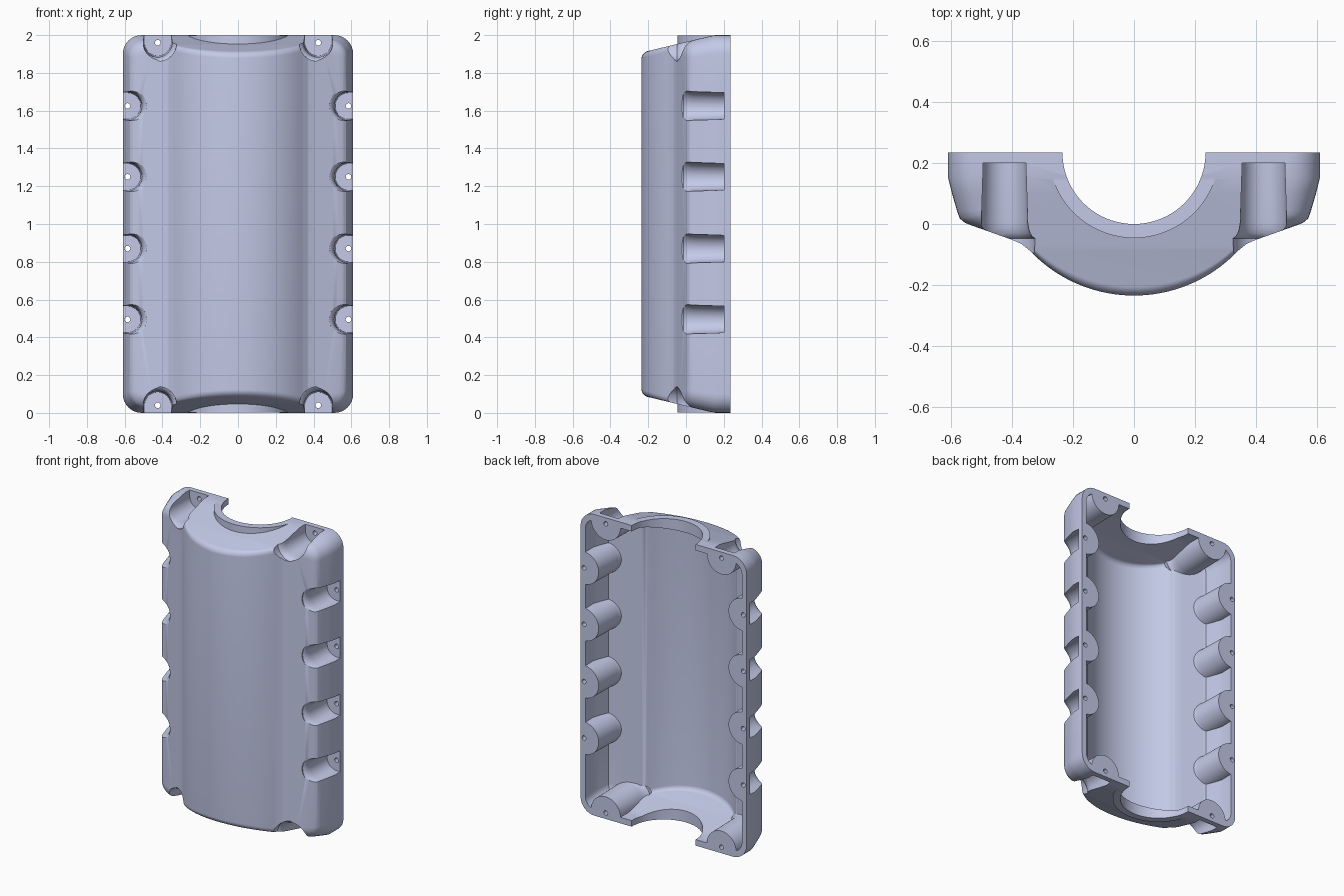
import bpy, bmesh
from math import sin, cos, pi, radians

cube = bpy.data.objects.get("Cube")
if cube:
    bpy.data.objects.remove(cube, do_unlink=True)

LENGTH, BACK, WALL = 2.0, 0.235, 0.035

steel = bpy.data.materials.new("pale_blue_grey")
steel.use_nodes = True
COLOUR = (0.56, 0.60, 0.82, 1)
steel.diffuse_color = COLOUR
steel.node_tree.nodes["Principled BSDF"].inputs["Base Color"].default_value = COLOUR


def skin(name, bodies):
    """Join rings of points into closed bodies, capping both ends with strips."""
    bm = bmesh.new()
    for rings in bodies:
        loops = [[bm.verts.new(p) for p in ring] for ring in rings]
        n = len(loops[0])
        for a, b in zip(loops, loops[1:]):
            for i in range(n):
                j = (i + 1) % n
                bm.faces.new((a[i], a[j], b[j], b[i]))
        for cap in (loops[0], loops[-1]):
            for i in range((n - 1) // 2):
                corners = [cap[i], cap[i + 1], cap[n - 2 - i], cap[n - 1 - i]]
                bm.faces.new(list(dict.fromkeys(corners)))
    bmesh.ops.recalc_face_normals(bm, faces=bm.faces)
    mesh = bpy.data.meshes.new(name)
    bm.to_mesh(mesh)
    bm.free()
    mesh.materials.append(steel)
    obj = bpy.data.objects.new(name, mesh)
    bpy.context.scene.collection.objects.link(obj)
    return obj


def combine(target, tool, operation):
    """Apply a boolean and discard the helper."""
    tool.hide_render = True
    mod = target.modifiers.new("combine", 'BOOLEAN')
    mod.object, mod.operation, mod.solver = tool, operation, 'EXACT'
    deps = bpy.context.evaluated_depsgraph_get()
    mesh = bpy.data.meshes.new_from_object(target.evaluated_get(deps))
    target.modifiers.clear()
    target.data = mesh
    bpy.data.objects.remove(tool, do_unlink=True)


def end_height(y):
    """Height of the sloping end face."""
    return LENGTH - 0.24 * max(0, 0.15 - y)


def casing(name, inset, depth, corner, edge, back):
    """Half housing with a domed middle, sloping ends and rounded corners."""
    half = [(0.61, back), (0.61, 0.15), (0.596, 0.095), (0.58, 0.04),
            (0.572, 0.018), (0.555, 0.004), (0.535, -0.004), (0.4, -0.052),
            (0.37, -0.065), (0.345, -0.085)]
    for k in range(16):
        a = radians(43) * (1 - k / 16)
        half.append((0.47 * sin(a), BACK - 0.47 * cos(a)))
    path = half + [(0, BACK - 0.47)] + [(-x, y) for x, y in reversed(half)]
    section = []
    for i, (x, y) in enumerate(path):
        x0, y0 = path[max(i - 1, 0)]
        x1, y1 = path[min(i + 1, len(path) - 1)]
        size = ((x1 - x0) ** 2 + (y1 - y0) ** 2) ** 0.5
        nx, ny = (y0 - y1) / size, (x1 - x0) / size
        if i in (0, len(path) - 1):
            ny = 0
        section.append((x - nx * inset, y - ny * inset, ny))
    top = []
    for k in range(9):
        t = pi / 2 * k / 8
        ring = []
        for x, y, ny in section:
            w = min(1, max(0, (abs(x) - 0.4) / (0.21 - inset)))
            px = x - (1 if x > 0 else -1) * w * corner * (1 - cos(t))
            py = y - ny * edge * (1 - cos(t))
            drop = edge + (corner - edge) * w
            ring.append((px, py, end_height(py) - depth - drop * (1 - sin(t))))
        top.append(ring)
    bottom = [[(x, y, LENGTH - z) for x, y, z in ring] for ring in reversed(top)]
    return skin(name, [bottom + top])


# Bolt places: x, z, outward direction in x and z, height of the pocket mouth
bolts = []
for side in (-1, 1):
    for z in (0.495, 0.87, 1.25, 1.625):
        bolts.append((side * 0.585, z, side, 0, -0.012))
    for end in (-1, 1):
        bolts.append((side * 0.425, 1 + end * 0.96, 0, end, -0.045))


def pocket(bolt, extra, floor):
    """U-shaped well, open outward, with a flared mouth."""
    cx, cz, dx, dz, m = bolt
    profile = [(floor, 0.07), (m + 0.05, 0.076), (m + 0.03, 0.079),
               (m + 0.015, 0.084), (m + 0.004, 0.091), (m - 0.002, 0.1), (-0.4, 0.102)]
    rings = []
    for y, r in profile:
        r += extra
        uv = [(r * cos(a), r * sin(a)) for a in (pi / 2 + pi * k / 24 for k in range(25))]
        uv = [(0.3, r)] + uv + [(0.3, -r)]
        rings.append([(cx + u * dx - v * dz, y, cz + u * dz + v * dx) for u, v in uv])
    return rings


def circle(r, count):
    return [(r * cos(2 * pi * k / count), r * sin(2 * pi * k / count)) for k in range(count)]


# Hollow shell with solid bosses left around each bolt
housing = casing("half_housing", 0, 0, 0.1, 0.03, BACK)
cavity = casing("cavity", WALL, 0.04, 0.07, 0.025, 0.3)
combine(cavity, skin("bosses", [pocket(b, WALL, 0.4) for b in bolts]), 'DIFFERENCE')
combine(housing, cavity, 'DIFFERENCE')

# Collars around the shaft opening at both ends
arc = [(0.28 * cos(pi * k / 48), BACK - 0.001 - 0.28 * sin(pi * k / 48)) for k in range(49)]
upper = [[(x, y, end_height(y) - WALL) for x, y in arc],
         [(x, y, LENGTH - 0.001) for x, y in arc]]
lower = [[(x, y, LENGTH - z) for x, y, z in ring] for ring in upper]
combine(housing, skin("collars", [upper, lower]), 'UNION')

# Shaft opening, bolt pockets and screw holes
bore = [[(x, BACK + y, z) for x, y in circle(0.235, 80)] for z in (-0.1, LENGTH + 0.1)]
combine(housing, skin("shaft_bore", [bore]), 'DIFFERENCE')
combine(housing, skin("bolt_pockets", [pocket(b, 0, 0.2) for b in bolts]), 'DIFFERENCE')
screws = [[[(b[0] + x, y, b[1] + z) for x, z in circle(0.015, 16)] for y in (0.15, 0.3)]
          for b in bolts]
combine(housing, skin("screw_holes", screws), 'DIFFERENCE')

# Smooth shading with crisp machined edges
bpy.ops.object.select_all(action='DESELECT')
housing.select_set(True)
bpy.context.view_layer.objects.active = housing
bpy.ops.object.shade_smooth_by_angle(angle=radians(30))
